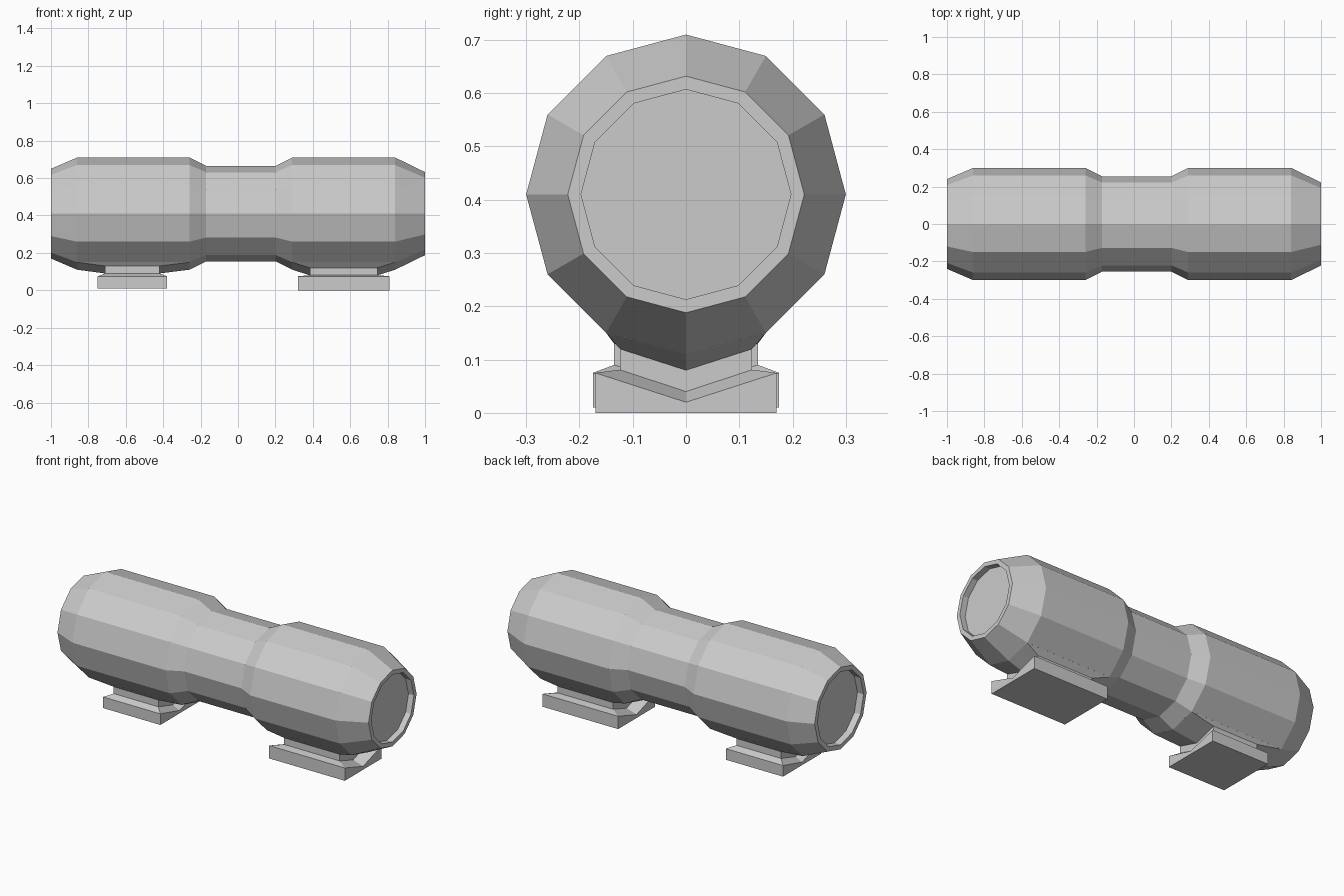
import bpy, bmesh, math

if "Cube" in bpy.data.objects:
    bpy.data.objects.remove(bpy.data.objects["Cube"])

AXIS_Z = 0.41
SIDES = 12


def make_object(name, bm):
    bmesh.ops.recalc_face_normals(bm, faces=bm.faces)
    mesh = bpy.data.meshes.new(name)
    bm.to_mesh(mesh)
    bm.free()
    ob = bpy.data.objects.new(name, mesh)
    bpy.context.collection.objects.link(ob)
    return ob


# Twelve-sided barrel with a narrow waist and recessed ends: (x, radius)
profile = [(-0.96, 0.213), (-1.0, 0.213), (-1.0, 0.24), (-0.86, 0.30),
           (-0.26, 0.30), (-0.17, 0.255), (0.20, 0.255), (0.29, 0.30),
           (0.84, 0.30), (1.0, 0.222), (1.0, 0.197), (0.965, 0.197)]
bm = bmesh.new()
rings = []
for x, r in profile:
    ring = []
    for i in range(SIDES):
        a = 2 * math.pi * i / SIDES
        ring.append(bm.verts.new((x, r * math.sin(a), AXIS_Z - r * math.cos(a))))
    rings.append(ring)
for k in range(len(rings) - 1):
    for i in range(SIDES):
        # the two lowest panels of each thick section are replaced by the feet
        if k in (3, 7) and i in (0, SIDES - 1):
            continue
        j = (i + 1) % SIDES
        bm.faces.new((rings[k][i], rings[k][j], rings[k + 1][j], rings[k + 1][i]))
bm.faces.new(rings[0])
bm.faces.new(rings[-1])
make_object("barrel", bm)


# Foot: bottom panels drawn down through V-shaped rings to a flat base
# each level: (x start, x end, half width, edge z, centre z)
def make_foot(name, levels):
    bm = bmesh.new()
    loops = []
    for x0, x1, w, ze, zc in levels:
        pts = [(x0, -w, ze), (x0, 0, zc), (x0, w, ze),
               (x1, w, ze), (x1, 0, zc), (x1, -w, ze)]
        loops.append([bm.verts.new(p) for p in pts])
    for a, b in zip(loops, loops[1:]):
        for i in range(6):
            j = (i + 1) % 6
            bm.faces.new((a[i], a[j], b[j], b[i]))
    bm.faces.new(loops[-1])
    make_object(name, bm)


make_foot("left_foot", [(-0.86, -0.26, 0.15, 0.150, 0.11),
                        (-0.71, -0.42, 0.135, 0.13, 0.09),
                        (-0.71, -0.42, 0.135, 0.09, 0.05),
                        (-0.75, -0.38, 0.175, 0.075, 0.028),
                        (-0.75, -0.38, 0.175, 0.01, 0.01)])
make_foot("right_foot", [(0.29, 0.84, 0.15, 0.150, 0.11),
                         (0.385, 0.745, 0.124, 0.12, 0.08),
                         (0.385, 0.745, 0.124, 0.081, 0.04),
                         (0.32, 0.81, 0.17, 0.075, 0.02),
                         (0.32, 0.81, 0.17, 0.0, 0.0)])
